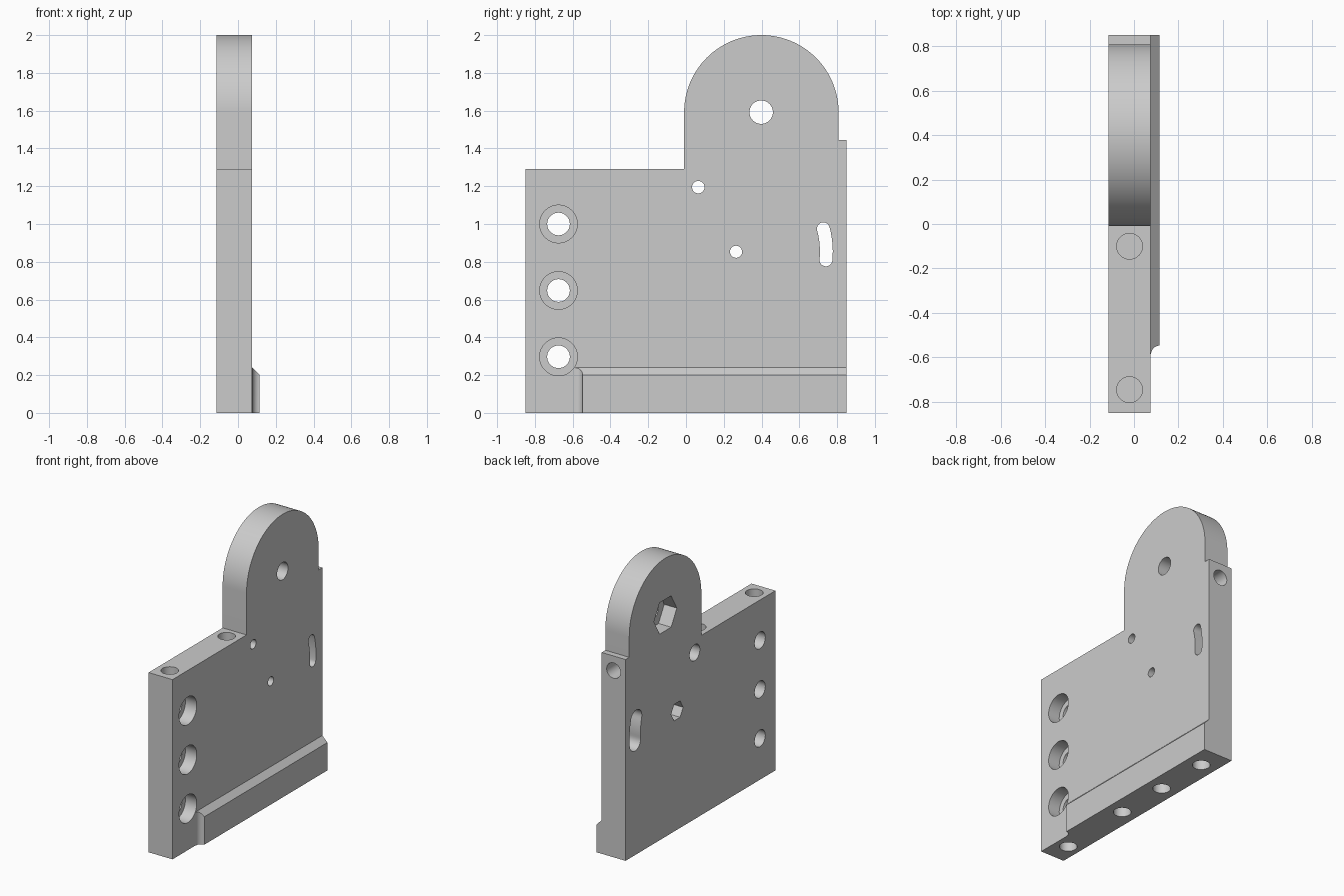
import bpy, bmesh
from math import cos, sin, radians
from mathutils import Vector

if "Cube" in bpy.data.objects:
    bpy.data.objects.remove(bpy.data.objects["Cube"])

grey = bpy.data.materials.new("plain grey")
grey.use_nodes = True
grey.diffuse_color = (0.6, 0.6, 0.6, 1)
grey.node_tree.nodes["Principled BSDF"].inputs["Base Color"].default_value = (0.6, 0.6, 0.6, 1)

BACK, FACE, LEDGE = -0.115, 0.075, 0.115   # plate and ledge limits along x
MID = (BACK + FACE) / 2


def arc(c, r, a0, a1, n=32):
    steps = [radians(a0 + (a1 - a0) * i / n) for i in range(n + 1)]
    return [(c[0] + r * cos(a), c[1] + r * sin(a)) for a in steps]


def circle(c, r, n=40):
    return arc(c, r, 0, 360, n)[:-1]


def slot(c, radius, w, a0, a1):
    """Curved slot around c, with round ends."""
    (top,), (low,) = arc(c, radius, a1, a1, 1)[:1], arc(c, radius, a0, a0, 1)[:1]
    return (arc(c, radius + w, a0, a1, 10)[1:-1] + arc(top, w, a1, a1 + 180, 14)
            + arc(c, radius - w, a1, a0, 10)[1:-1] + arc(low, w, a0 + 180, a0 + 360, 14))


def prism(name, pts, axis, lo, hi):
    """Extrude a flat outline along x, y or z."""
    place = {"x": lambda a, b, t: (t, a, b),
             "y": lambda a, b, t: (a, t, b),
             "z": lambda a, b, t: (a, b, t)}[axis]
    bm = bmesh.new()
    face = bm.faces.new([bm.verts.new(place(a, b, lo)) for a, b in pts])
    out = bmesh.ops.extrude_face_region(bm, geom=[face])
    shift = Vector(place(0, 0, hi - lo))
    bmesh.ops.translate(bm, vec=shift, verts=[g for g in out["geom"] if isinstance(g, bmesh.types.BMVert)])
    bmesh.ops.recalc_face_normals(bm, faces=bm.faces)
    mesh = bpy.data.meshes.new(name)
    bm.to_mesh(mesh)
    bm.free()
    mesh.materials.append(grey)
    ob = bpy.data.objects.new(name, mesh)
    bpy.context.collection.objects.link(ob)
    return ob


def combine(target, tool, operation):
    bpy.context.view_layer.objects.active = target
    mod = target.modifiers.new("bool", "BOOLEAN")
    mod.operation, mod.object, mod.solver = operation, tool, "EXACT"
    bpy.ops.object.modifier_apply(modifier=mod.name)
    bpy.data.objects.remove(tool)


# Plate with rounded tower
outline = [(-0.85, 0), (0.85, 0), (0.85, 1.445), (0.808, 1.445)]
outline += arc((0.399, 1.591), 0.409, 0, 180, 64)
outline += [(-0.01, 1.29), (-0.85, 1.29)]
plate = prism("side_plate", outline, "x", BACK, FACE)

# Ledge along the foot: filleted front end, chamfered top
foot = arc((LEDGE, -0.585), 0.038, 180, 90, 10) + [(LEDGE, 0.85), (0, 0.85), (0, -0.585)]
ledge = prism("ledge", foot, "z", 0, 0.24)
bm = bmesh.new()
bm.from_mesh(ledge.data)
cut = bmesh.ops.bisect_plane(bm, geom=bm.verts[:] + bm.edges[:] + bm.faces[:], dist=1e-5,
                             plane_co=(LEDGE, 0, 0.2), plane_no=(1, 0, 1), clear_outer=True)
bmesh.ops.holes_fill(bm, edges=[e for e in bm.edges if e.is_boundary])
bmesh.ops.recalc_face_normals(bm, faces=bm.faces)
bm.to_mesh(ledge.data)
bm.free()
combine(plate, ledge, "UNION")

cutters = []


def cross_cut(pts, lo=-0.3, hi=0.3):
    cutters.append(prism("cutter", pts, "x", lo, hi))


# Counterbored bolt holes near the front edge
for z in (0.297, 0.648, 1.0):
    cross_cut(circle((-0.675, z), 0.06))
    cross_cut(circle((-0.675, z), 0.1), FACE - 0.09)

# Pivot holes with hexagon or round pockets on the back
for c, r, pocket, sides in (((0.398, 1.592), 0.062, 0.13, 6),
                            ((0.265, 0.853), 0.032, 0.068, 6),
                            ((0.065, 1.195), 0.033, 0.058, 40)):
    cross_cut(circle(c, r))
    cross_cut(circle(c, pocket, sides), hi=BACK + 0.1)

# Curved slot with a wider recess on the back
for w, hi in ((0.034, 0.3), (0.062, BACK + 0.1)):
    cross_cut(slot((0.265, 0.853), 0.478, w, -5.2, 14.8), hi=hi)

# Blind screw holes in the top, bottom and rear edges
for y in (-0.745, -0.1):
    cutters.append(prism("cutter", circle((MID, y), 0.058), "z", 1.14, 1.4))
for x, y in ((MID, -0.69), (0, -0.12), (0, 0.28), (0, 0.68)):
    cutters.append(prism("cutter", circle((x, y), 0.058), "z", -0.1, 0.15))
cutters.append(prism("cutter", circle((MID, 1.34), 0.055), "y", 0.7, 0.95))

for tool in cutters:
    combine(plate, tool, "DIFFERENCE")

for ob in bpy.context.selected_objects:
    ob.select_set(False)
plate.select_set(True)
bpy.context.view_layer.objects.active = plate
bpy.ops.object.shade_smooth_by_angle(angle=radians(30))
